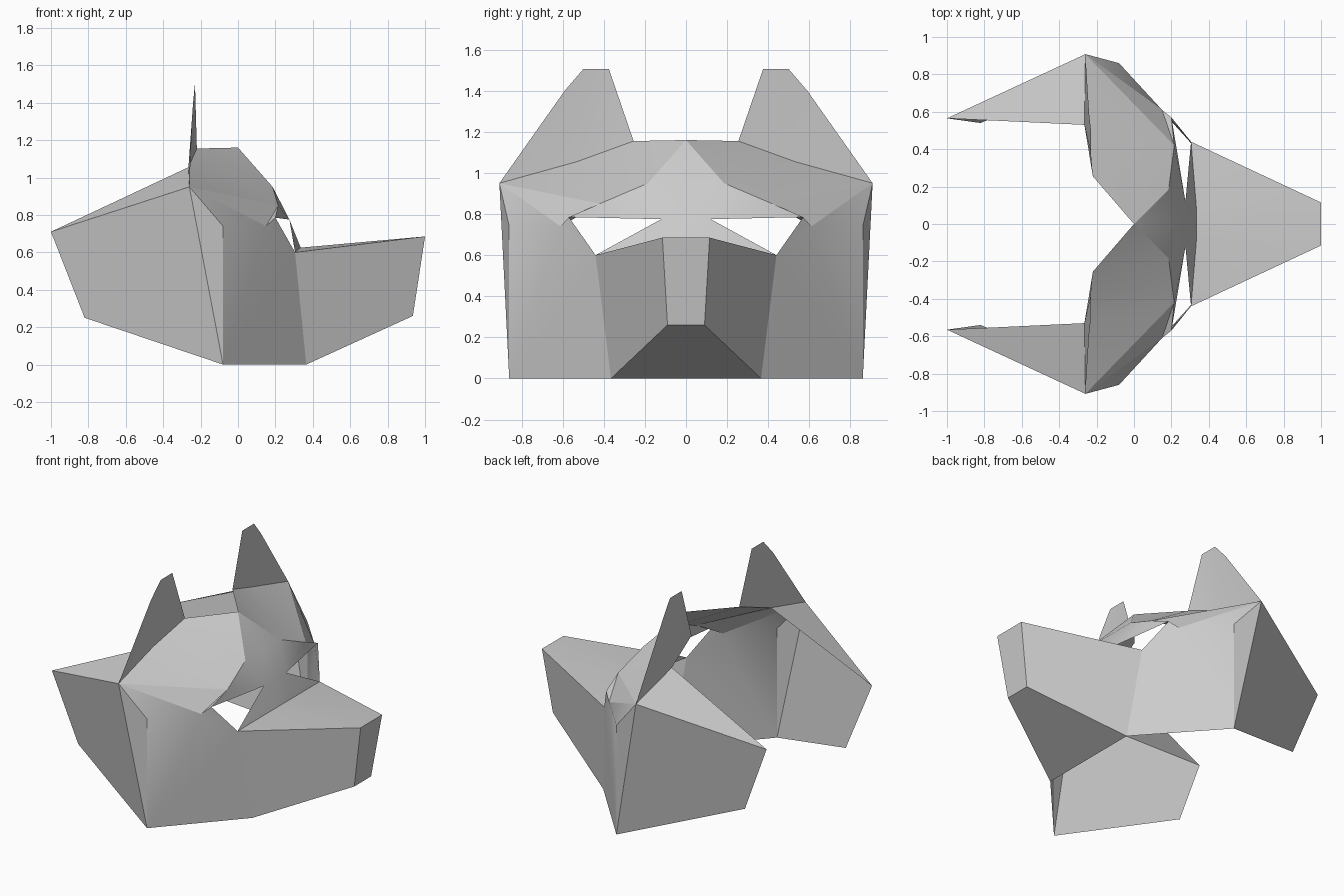
import bpy
import bmesh
from mathutils import Vector

cube = bpy.data.objects.get("Cube")
if cube:
    bpy.data.objects.remove(cube, do_unlink=True)

grey = bpy.data.materials.new("paper_grey")
grey.use_nodes = True
grey.diffuse_color = (0.6, 0.6, 0.6, 1)
grey.node_tree.nodes["Principled BSDF"].inputs["Base Color"].default_value = grey.diffuse_color

# Fold points of the left half of the folded mask
points = {
    "jowl_tip": (-1, .565, .71),
    "jowl_low": (-.82, .54, .25),
    "temple": (-.26, .908, .95),
    "cheek_top": (-.08, .86, .74),
    "cheek_low": (-.08, .86, 0),
    "brow_out": (.15, .61, .74),
    "brow_mid": (.215, .42, .85),
    "brow_in": (.185, .185, .95),
    "eye_out": (.2, .57, .785),
    "eye_in": (.275, .12, .775),
    "eye_low": (.305, .44, .6),
    "bridge": (.335, .07, .625),
    "jaw": (.365, .365, 0),
    "nose_top": (1, .115, .685),
    "nose_low": (.935, .09, .26),
    "crown": (0, 0, 1.16),
    "ear_in": (-.22, .255, 1.155),
    "ear_base": (-.265, .53, 1.055),
    "ear_tip_in": (-.23, .375, 1.505),
    "ear_tip_out": (-.23, .5, 1.505),
    "ear_side": (-.24, .59, 1.4),
}
# Matching points on the centre line
for key in ("brow_in", "eye_in", "bridge", "nose_top", "nose_low", "jaw"):
    x, y, z = points[key]
    points["mid_" + key] = (x, 0, z)

# Each part is a list of folded panels
parts = {
    "side_panels": [
        "jowl_tip jowl_low cheek_low temple",
        "jowl_tip temple ear_base",
    ],
    "cheeks": [
        "temple cheek_low cheek_top",
        "temple cheek_top brow_out",
        "cheek_top cheek_low jaw eye_low eye_out brow_out",
    ],
    "ears": [
        "ear_in ear_tip_in ear_base",
        "ear_base ear_tip_in ear_tip_out ear_side",
        "ear_base ear_side temple",
    ],
    "brows": [
        "ear_in crown brow_in",
        "ear_in brow_in brow_mid",
        "ear_base ear_in brow_mid",
        "temple ear_base brow_mid",
        "temple brow_mid brow_out",
    ],
    "nose_bridge": [
        "crown brow_in mid_brow_in",
        "mid_brow_in brow_in eye_in mid_eye_in",
        "brow_in brow_mid eye_in",
        "brow_mid eye_out eye_in",
        "brow_mid brow_out eye_out",
        "mid_eye_in eye_in bridge mid_bridge",
        "eye_in eye_low bridge",
    ],
    "muzzle": [
        "mid_bridge bridge nose_top mid_nose_top",
        "bridge eye_low nose_top",
        "eye_low jaw nose_low nose_top",
        "nose_top nose_low mid_nose_low mid_nose_top",
        "nose_low jaw mid_jaw mid_nose_low",
    ],
}
inside = Vector((-.4, 0, .3))


def build(name, panels):
    """Make one mirrored part with its panels facing outward."""
    bm = bmesh.new()
    verts = {}
    for panel in panels:
        for key in panel.split():
            if key not in verts:
                verts[key] = bm.verts.new(points[key])
        face = bm.faces.new([verts[key] for key in panel.split()])
        face.normal_update()
        if face.normal.dot(face.calc_center_median() - inside) < 0:
            face.normal_flip()
    mesh = bpy.data.meshes.new(name)
    bm.to_mesh(mesh)
    bm.free()
    mesh.materials.append(grey)
    obj = bpy.data.objects.new(name, mesh)
    bpy.context.collection.objects.link(obj)
    mirror = obj.modifiers.new("mirror", "MIRROR")
    mirror.use_axis = (False, True, False)
    mirror.use_clip = True
    bpy.ops.object.select_all(action="DESELECT")
    obj.select_set(True)
    bpy.context.view_layer.objects.active = obj
    bpy.ops.object.modifier_apply(modifier=mirror.name)
    bpy.ops.object.shade_smooth_by_angle(angle=.5)


for part, panels in parts.items():
    build(part, panels)
